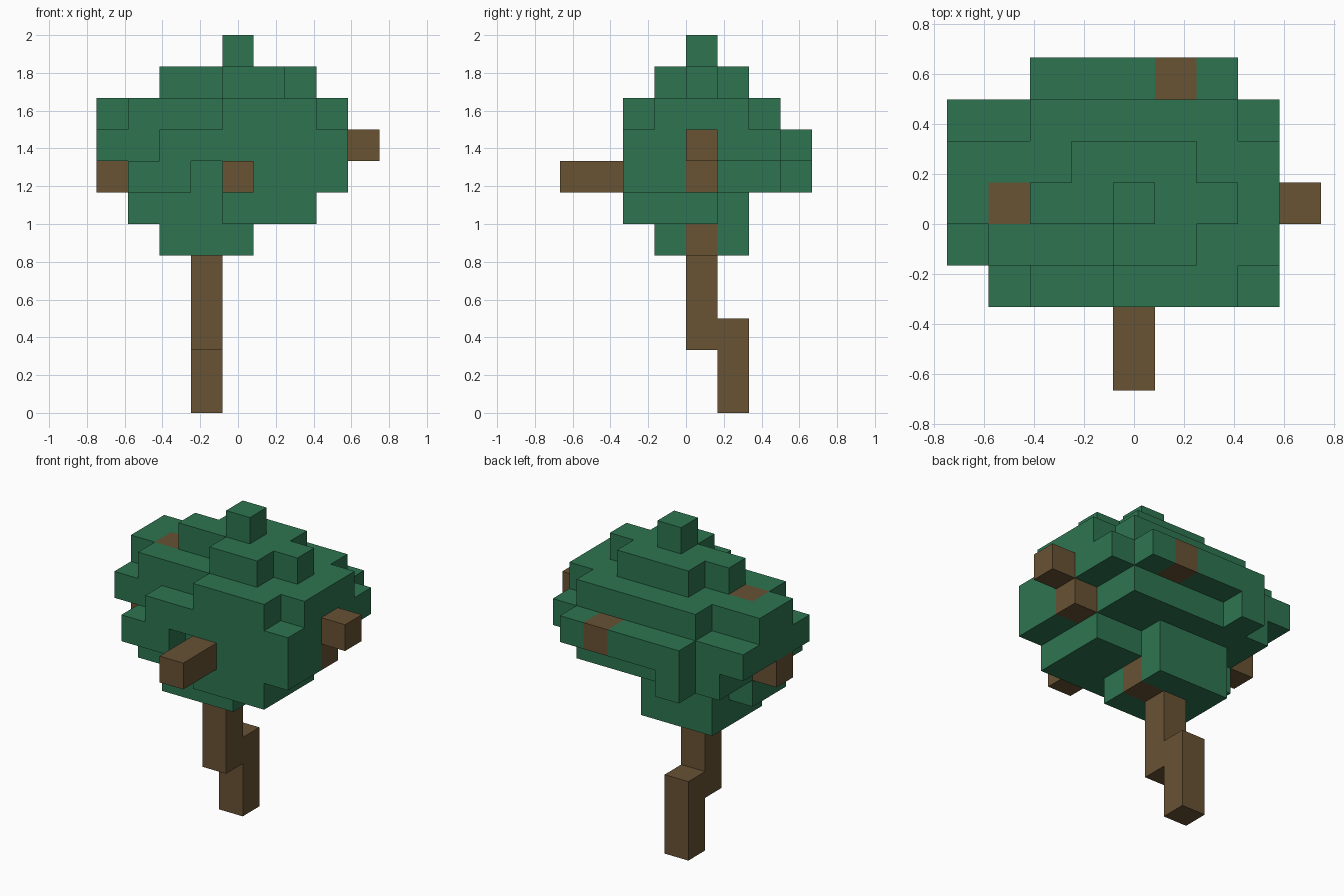
import bpy
import bmesh
from mathutils import Vector

cube = bpy.data.objects.get("Cube")
if cube:
    bpy.data.objects.remove(cube, do_unlink=True)

U = 1 / 6                              # block size
ORIGIN = Vector((-0.75, -4 * U, 0))    # corner of block (0, 0, 0)


def material(name, rgb):
    mat = bpy.data.materials.new(name)
    mat.use_nodes = True
    mat.diffuse_color = (*rgb, 1)
    mat.node_tree.nodes["Principled BSDF"].inputs["Base Color"].default_value = (*rgb, 1)
    return mat


green = material("leaf green", (0.027, 0.175, 0.080))
brown = material("bark brown", (0.138, 0.084, 0.034))

blocks = {}                            # block position -> part name


def fill(part, xs, ys, zs):
    """Fill an inclusive range of blocks; later parts replace earlier ones."""
    for x in range(xs[0], xs[1] + 1):
        for y in range(ys[0], ys[1] + 1):
            for z in range(zs[0], zs[1] + 1):
                blocks[x, y, z] = part


# Foliage: for each layer, x range and y range of block slabs
layers = {
    5: [((2, 4), (3, 5))],
    6: [((4, 6), (2, 2)), ((1, 6), (3, 4)), ((2, 4), (5, 5))],
    7: [((1, 2), (2, 2)), ((4, 7), (2, 2)), ((1, 7), (3, 4)),
        ((1, 6), (5, 6)), ((2, 2), (7, 7))],
    8: [((2, 7), (2, 2)), ((0, 7), (3, 6)), ((2, 6), (7, 7))],
    9: [((4, 6), (2, 2)), ((1, 7), (3, 3)), ((0, 7), (4, 5)), ((2, 6), (6, 6))],
    10: [((4, 5), (3, 3)), ((2, 6), (4, 4)), ((3, 5), (5, 5))],
    11: [((4, 4), (4, 4))],
}
for z, slabs in layers.items():
    for xs, ys in slabs:
        fill("foliage", xs, ys, (z, z))

# Stepped trunk, with a stub where it enters the foliage
fill("trunk", (3, 3), (5, 5), (0, 2))
fill("trunk", (3, 3), (4, 4), (2, 5))
fill("trunk", (4, 4), (4, 4), (5, 5))

# Branch ends poking out of the foliage
fill("front_branch", (4, 4), (0, 2), (7, 7))
fill("left_branch", (7, 7), (4, 4), (7, 8))
fill("left_branch", (8, 8), (4, 4), (8, 8))
fill("right_branch", (0, 0), (4, 4), (7, 7))
fill("upper_branch", (1, 1), (4, 4), (9, 9))
fill("back_branch", (5, 5), (7, 7), (8, 8))


def build(part, mat):
    """Make one object from the block faces of a part that meet open air."""
    bm = bmesh.new()
    for cell in [c for c, p in blocks.items() if p == part]:
        centre = ORIGIN + (Vector(cell) + Vector((0.5, 0.5, 0.5))) * U
        for axis in range(3):
            for sign in (-1, 1):
                near = list(cell)
                near[axis] += sign
                if tuple(near) in blocks:
                    continue
                n, a = Vector((0, 0, 0)), Vector((0, 0, 0))
                n[axis] = sign
                a[(axis + 1) % 3] = 1
                b = n.cross(a)
                corners = [n - a - b, n + a - b, n + a + b, n - a + b]
                bm.faces.new([bm.verts.new(centre + c * U / 2) for c in corners])
    bmesh.ops.remove_doubles(bm, verts=bm.verts, dist=1e-4)
    mesh = bpy.data.meshes.new(part)
    bm.to_mesh(mesh)
    bm.free()
    mesh.materials.append(mat)
    bpy.context.collection.objects.link(bpy.data.objects.new(part, mesh))


for part in sorted(set(blocks.values())):
    build(part, green if part == "foliage" else brown)
